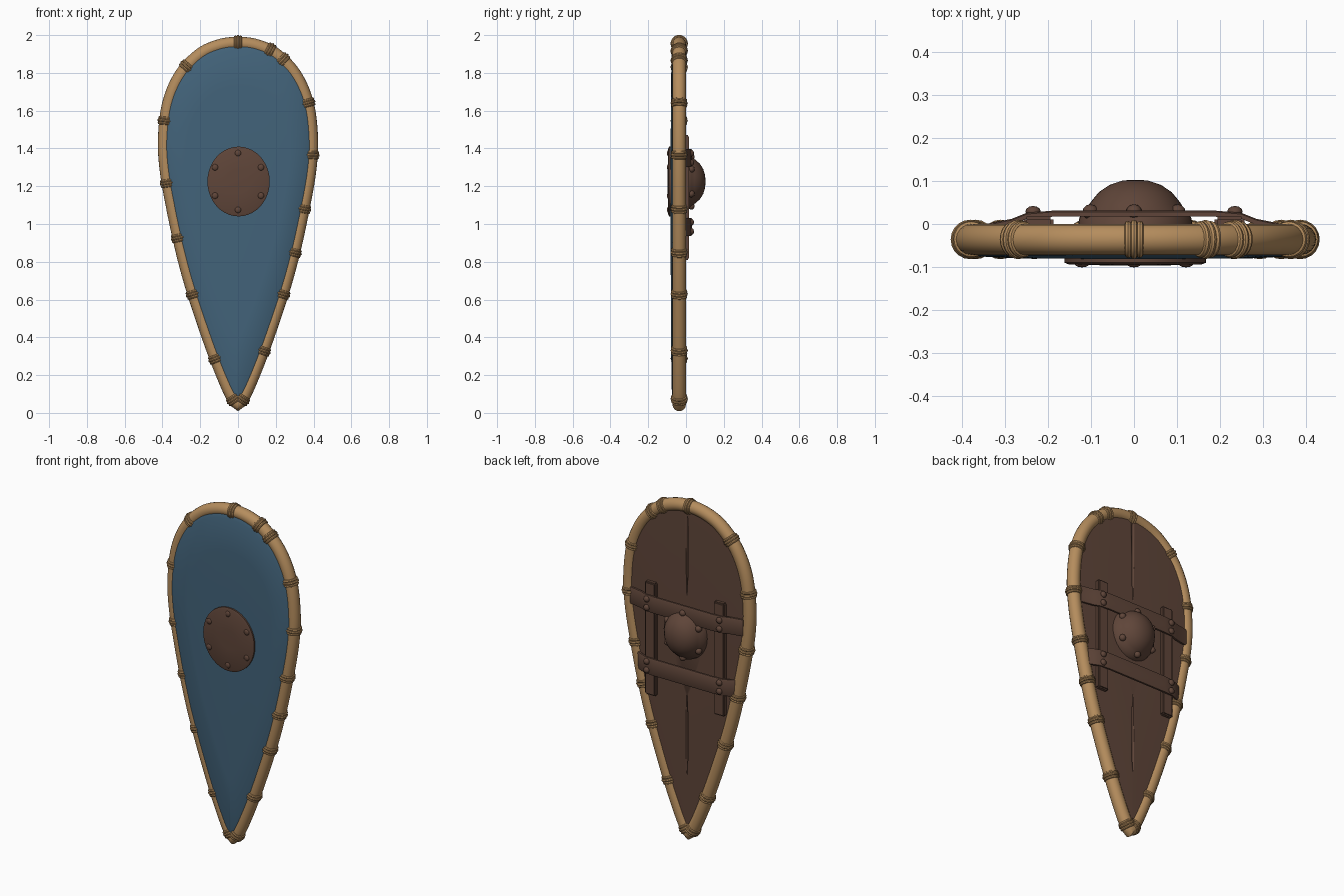
import bpy, bmesh, math
from mathutils import Vector, Matrix

if "Cube" in bpy.data.objects:
    bpy.data.objects.remove(bpy.data.objects["Cube"])


def material(name, rgb):
    m = bpy.data.materials.new(name)
    m.use_nodes = True
    m.diffuse_color = (*rgb, 1)
    bsdf = next(n for n in m.node_tree.nodes if n.type == 'BSDF_PRINCIPLED')
    bsdf.inputs["Base Color"].default_value = (*rgb, 1)
    return m


WOOD = material("dark brown wood", (0.115, 0.060, 0.041))
BLUE = material("slate blue paint", (0.055, 0.125, 0.195))
TAN = material("tan binding", (0.46, 0.265, 0.11))


def finish(name, bm, *mats, angle=40):
    bmesh.ops.recalc_face_normals(bm, faces=bm.faces)
    mesh = bpy.data.meshes.new(name)
    bm.to_mesh(mesh)
    bm.free()
    ob = bpy.data.objects.new(name, mesh)
    bpy.context.collection.objects.link(ob)
    for m in mats:
        mesh.materials.append(m)
    bpy.ops.object.select_all(action='DESELECT')
    ob.select_set(True)
    bpy.context.view_layer.objects.active = ob
    bpy.ops.object.shade_smooth_by_angle(angle=math.radians(angle))
    return ob


def bridge(bm, a, b):
    n = len(a)
    return [bm.faces.new((a[i], a[(i + 1) % n], b[(i + 1) % n], b[i])) for i in range(n)]


def lathe(name, profile, centre, stretch, mat):
    """Turn (radius, y) points about the y axis, stretched in z."""
    bm = bmesh.new()
    rings = []
    for r, y in profile:
        rings.append([bm.verts.new((centre[0] + r * math.cos(a), y, centre[1] + r * stretch * math.sin(a)))
                      for a in (math.tau * i / 40 for i in range(40))])
    for a, b in zip(rings, rings[1:]):
        bridge(bm, a, b)
    bm.faces.new(rings[0])
    bm.faces.new(rings[-1])
    return finish(name, bm, mat)


def rivets(name, places, radius, depth):
    bm = bmesh.new()
    for p in places:
        m = Matrix.Translation(p) @ Matrix.Diagonal((radius, depth, radius, 1))
        bmesh.ops.create_uvsphere(bm, u_segments=12, v_segments=8, radius=1, matrix=m)
    return finish(name, bm, WOOD)


# Rim centre line: half outline, smoothed, then mirrored
half = [(0, 1.955), (.1, 1.942), (.2, 1.895), (.3, 1.79), (.365, 1.64), (.388, 1.45),
        (.378, 1.28), (.343, 1.08), (.293, .85), (.232, .63), (.13, .33), (.045, .12), (0, .045)]
pts = [Vector(p) for p in half]
ends = [Vector((-.1, 1.942))] + pts + [2 * pts[-1] - pts[-2]]
side = []
for a, b, c, d in zip(ends, ends[1:], ends[2:], ends[3:]):
    for i in range(6):
        t = i / 6
        side.append(.5 * (2 * b + (c - a) * t + (2 * a - 5 * b + 4 * c - d) * t * t
                          + (3 * b - a - 3 * c + d) * t ** 3))
side.append(pts[-1])
path = side + [Vector((-p.x, p.y)) for p in side[-2:0:-1]]
N = len(path)
RIM_Y, RIM_R = -.036, .036


def tangent(i):
    return (path[(i + 1) % N] - path[i - 1]).normalized()


# Rim tube
bm = bmesh.new()
rings = []
for i, p in enumerate(path):
    t = tangent(i)
    ring = []
    for k in range(16):
        a = math.tau * k / 16
        u, y = RIM_R * math.cos(a), RIM_R * math.sin(a)
        ring.append(bm.verts.new((p.x - t.y * u, RIM_Y + y, p.y + t.x * u)))
    rings.append(ring)
for i in range(N):
    bridge(bm, rings[i], rings[(i + 1) % N])
finish("rim", bm, TAN)

# Cord bindings: triple wraps around the rim
bm = bmesh.new()


def wrap(centre, t, major, minor):
    n = Vector((-t.z, 0, t.x))
    rings = []
    for i in range(20):
        a = math.tau * i / 20
        out = n * math.cos(a) + Vector((0, math.sin(a), 0))
        rings.append([bm.verts.new(centre + out * (major + minor * math.cos(b)) + t * minor * math.sin(b))
                      for b in (math.tau * k / 8 for k in range(8))])
    for i in range(20):
        bridge(bm, rings[i], rings[(i + 1) % 20])


right_z = [1.87, 1.63, 1.355, 1.07, .85, .63, .33]
left_z = [1.83, 1.54, 1.22, .93, .62, .29]
spots = [(1, z) for z in right_z] + [(-1, z) for z in left_z]
spots += [(1, 1.917), (1, 1.955), (1, .07), (-1, .07)]
for s, z in spots:
    i = min((j for j in range(N) if path[j].x * s >= 0), key=lambda j: abs(path[j].y - z))
    t = tangent(i)
    t3 = Vector((t.x, 0, t.y))
    for off, major in ((-.014, .035), (0, .038), (.014, .035)):
        lean = (t3 + Vector((0, off * 8, 0))).normalized()
        wrap(Vector((path[i].x, RIM_Y, path[i].y)) + t3 * off, lean if off else t3, major, .008)
finish("rim_bindings", bm, TAN)

# Board: concentric outlines, gently domed and painted on the front
bm = bmesh.new()
layers = [(.3, -.009), (.7, -.010), (.985, -.014), (.985, -.066), (.955, -.075), (.7, -.080), (.3, -.081)]
rings = [[bm.verts.new((p.x * s, y, 1.2 + (p.y - 1.2) * s)) for p in path] for s, y in layers]
for k in range(len(rings) - 1):
    for f in bridge(bm, rings[k], rings[k + 1]):
        f.material_index = 1 if k > 2 else 0
for k in (0, -1):
    f = bm.faces.new(rings[k])
    f.material_index = 1 if k else 0
board = finish("board", bm, WOOD, BLUE)

# Tapered split lines carved in the back
bm = bmesh.new()
for z in (1.69, .63):
    m = Matrix.Translation((0, -.009, z)) @ Matrix.Diagonal((.006, .014, .24, 1))
    bmesh.ops.create_uvsphere(bm, u_segments=8, v_segments=12, radius=1, matrix=m)
cutter = finish("split_cutter", bm, WOOD)
cutter.hide_render = True
cut = board.modifiers.new("splits", 'BOOLEAN')
cut.operation = 'DIFFERENCE'
cut.object = cutter
cut.solver = 'EXACT'
bpy.context.view_layer.objects.active = board
bpy.ops.object.modifier_apply(modifier="splits")
bpy.data.objects.remove(cutter)

# Front plate and back boss with rivets
CZ = 1.225
lathe("front_plate", [(.165, -.074), (.165, -.090), (.155, -.094), (.05, -.097)], (.003, CZ), 1.12, WOOD)
lathe("back_boss", [(.135, -.012), (.13, .016), (.116, .03), (.108, .045), (.100, .056), (.085, .074),
                    (.06, .091), (.03, .101), (.008, .103)], (.003, CZ), 1.1, WOOD)
hexagon = [math.tau * i / 6 + math.pi / 2 for i in range(6)]
rivets("front_rivets", [(.14 * math.cos(a), -.093, CZ + .15 * math.sin(a)) for a in hexagon], .017, .008)
rivets("boss_rivets", [(.117 * math.cos(a), .028, CZ + .13 * math.sin(a)) for a in hexagon], .019, .018)


# Upright battens on the back
for name, s in (("left_batten", 1), ("right_batten", -1)):
    bm = bmesh.new()
    bmesh.ops.create_cube(bm, size=1, matrix=Matrix.Translation((s * .222, .002, 1.14))
                          @ Matrix.Diagonal((.07, .03, .66, 1)))
    bmesh.ops.bevel(bm, geom=bm.edges[:], offset=.007, segments=2, affect='EDGES')
    finish(name, bm, WOOD)

# Cross straps passing over the battens
for name, z, reach in (("upper_strap", 1.35, .365), ("lower_strap", .985, .315)):
    line = [(-reach, -.004), (-.285, .012), (-.25, .026), (-.19, .031),
            (.19, .031), (.25, .026), (.285, .012), (reach, -.004)]
    bm = bmesh.new()
    rings = [[bm.verts.new((x, y + dy, z + dz)) for dy, dz in
              ((-.014, -.048), (-.003, -.048), (0, -.042), (0, .042), (-.003, .048), (-.014, .048))]
             for x, y in line]
    for a, b in zip(rings, rings[1:]):
        bridge(bm, a, b)
    bm.faces.new(rings[0])
    bm.faces.new(rings[-1])
    finish(name, bm, WOOD)
    rivets(name + "_studs", [(s * .235, .029, z + dz) for s in (1, -1) for dz in (-.025, .025)], .018, .013)
